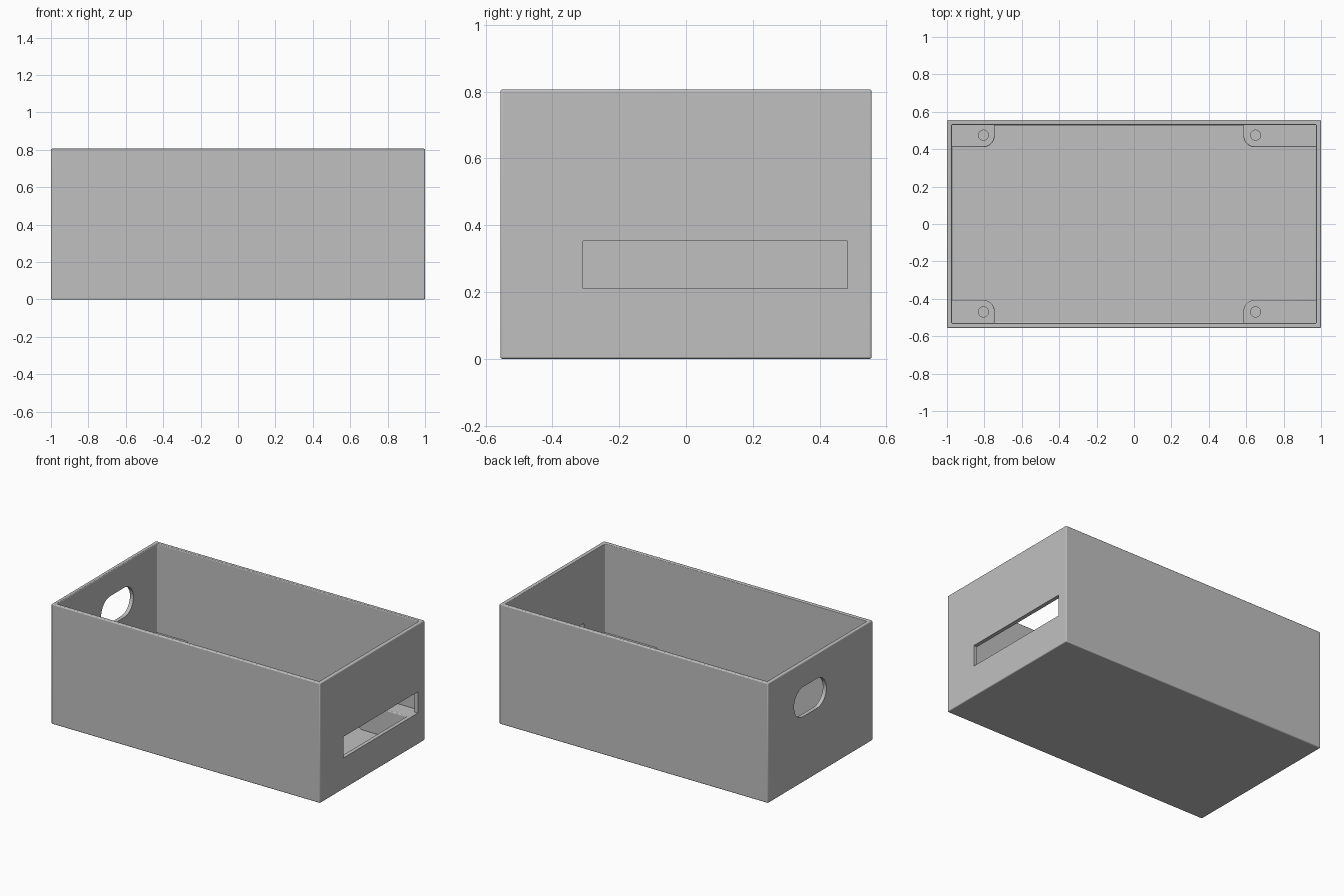
import bpy, bmesh, math

if "Cube" in bpy.data.objects:
    bpy.data.objects.remove(bpy.data.objects["Cube"])

# Overall dimensions
HX, HY, H = 1.0, 0.556, 0.806
WALL, FLOOR = 0.026, 0.027
PAD_TOP = 0.207

grey = bpy.data.materials.new("light grey")
grey.diffuse_color = (0.53, 0.53, 0.53, 1)
grey.use_nodes = True
grey.node_tree.nodes["Principled BSDF"].inputs["Base Color"].default_value = grey.diffuse_color


def finish(bm, name):
    bmesh.ops.recalc_face_normals(bm, faces=bm.faces)
    mesh = bpy.data.meshes.new(name)
    bm.to_mesh(mesh)
    bm.free()
    ob = bpy.data.objects.new(name, mesh)
    bpy.context.collection.objects.link(ob)
    mesh.materials.append(grey)
    return ob


def box(name, lo, hi):
    bm = bmesh.new()
    bmesh.ops.create_cube(bm, size=1)
    for v in bm.verts:
        v.co = [a + (c + 0.5) * (b - a) for a, b, c in zip(lo, hi, v.co)]
    return finish(bm, name)


def prism(name, points, move):
    """Solid from a closed loop of 3D points swept along a vector."""
    bm = bmesh.new()
    face = bm.faces.new([bm.verts.new(p) for p in points])
    new = bmesh.ops.extrude_face_region(bm, geom=[face])["geom"]
    bmesh.ops.translate(bm, vec=move, verts=[v for v in new if isinstance(v, bmesh.types.BMVert)])
    return finish(bm, name)


def cut(target, cutter):
    mod = target.modifiers.new(cutter.name, 'BOOLEAN')
    mod.operation, mod.solver, mod.object = 'DIFFERENCE', 'EXACT', cutter
    cutter.hide_render = True
    cutter.hide_set(True)


def soften(ob, width):
    mod = ob.modifiers.new("rounded_edges", 'BEVEL')
    mod.width, mod.segments, mod.limit_method = width, 3, 'ANGLE'
    mod.angle_limit = math.radians(40)


def arc(cx, cy, r, start, end, n):
    return [(cx + r * math.cos(math.radians(start + (end - start) * i / n)),
             cy + r * math.sin(math.radians(start + (end - start) * i / n))) for i in range(n + 1)]


# Open-topped box with softened edges
shell = box("box_shell", (-HX, -HY, 0), (HX, HY, H))
cut(shell, box("cavity_cutter", (-HX + WALL, -HY + WALL, FLOOR), (HX - WALL, HY - WALL, H + 0.2)))
soften(shell, 0.006)

# Long opening in the right wall
cut(shell, box("slot_cutter", (0.9, -0.308, 0.21), (1.1, 0.484, 0.353)))

# Rounded hand hole in the left wall
stadium = arc(0.18, 0.541, 0.1, -90, 90, 20) + arc(0.036, 0.541, 0.1, 90, 270, 20)
cut(shell, prism("hand_hole_cutter", [(-1.1, y, z) for y, z in stadium], (0.2, 0, 0)))

# Four corner mounting pads, each with a rounded inner corner and a screw hole
R, EMBED = 0.062, 0.003
for side, sx, x_in, x_hole in (("left", -1, -0.745, -0.805), ("right", 1, 0.585, 0.65)):
    for end, sy, y_in, y_hole in (("front", -1, -0.406, -0.47), ("back", 1, 0.411, 0.475)):
        x_out, y_out = sx * (HX - WALL + EMBED), sy * (HY - WALL + EMBED)
        corner = [(x_in + sx * R * (1 - math.sin(t)), y_in + sy * R * (1 - math.cos(t)))
                  for t in [math.pi / 2 * i / 10 for i in range(11)]]
        outline = [(x_out, y_in)] + corner + [(x_in, y_out), (x_out, y_out)]
        pad = prism(f"{end}_{side}_pad", [(x, y, FLOOR - EMBED) for x, y in outline],
                    (0, 0, PAD_TOP - FLOOR + EMBED))
        soften(pad, 0.005)
        ring = arc(x_hole, y_hole, 0.027, 0, 360, 32)[:-1]
        cut(pad, prism(f"{end}_{side}_hole_cutter", [(x, y, 0.05) for x, y in ring], (0, 0, 0.3)))

# Smooth the rounded parts while keeping hard edges
for ob in bpy.context.view_layer.objects:
    if not ob.hide_render:
        bpy.ops.object.select_all(action='DESELECT')
        ob.select_set(True)
        bpy.context.view_layer.objects.active = ob
        bpy.ops.object.shade_smooth_by_angle(angle=math.radians(30))
